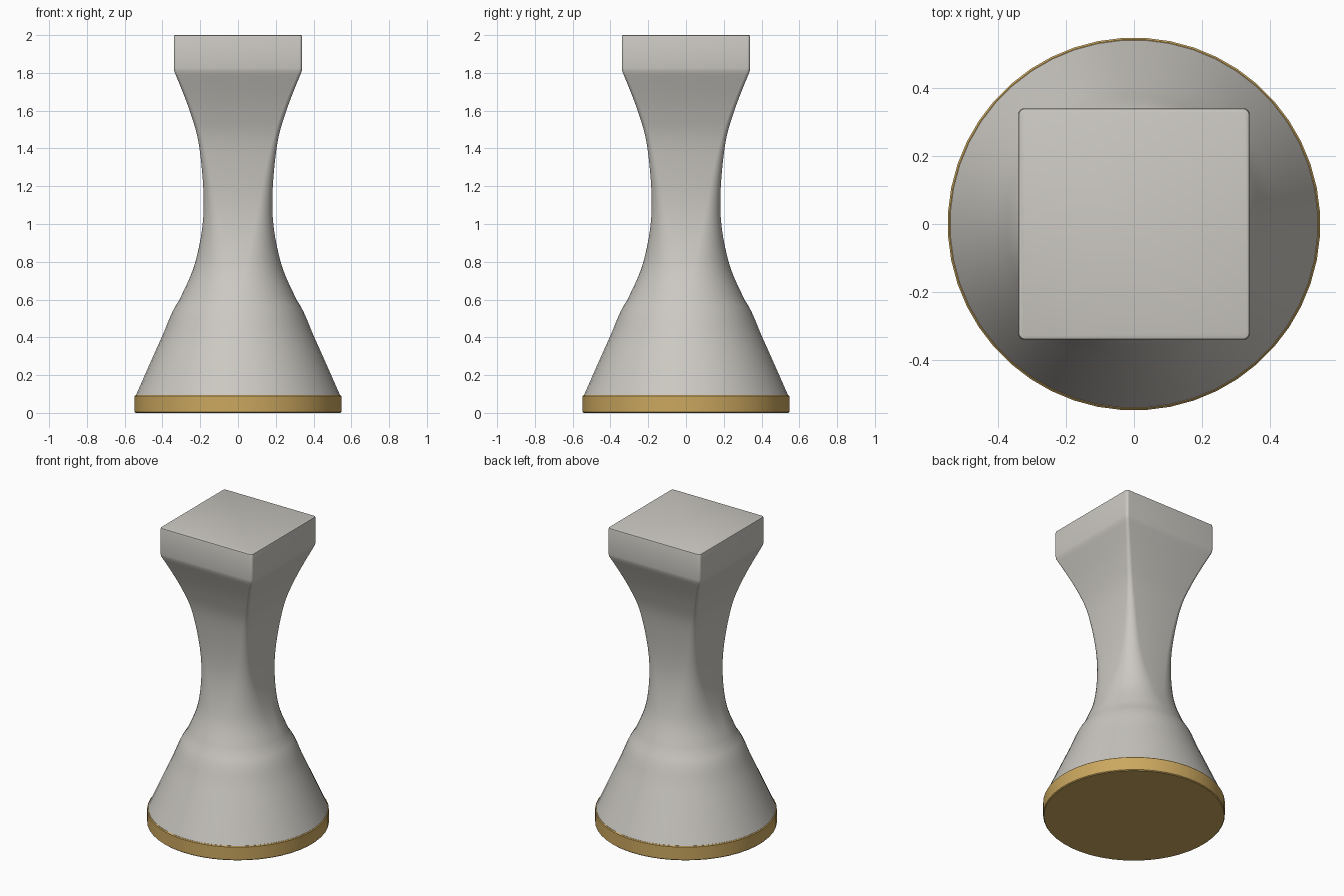
import bpy, bmesh, math

if "Cube" in bpy.data.objects:
    bpy.data.objects.remove(bpy.data.objects["Cube"])

ARC = 12  # points per corner


def material(name, rgb):
    m = bpy.data.materials.new(name)
    m.diffuse_color = (*rgb, 1)
    m.use_nodes = True
    m.node_tree.nodes["Principled BSDF"].inputs["Base Color"].default_value = m.diffuse_color
    return m


def ring(half, ratio, z):
    """Rounded square; ratio 1 is a circle, 0 a sharp square."""
    r = half * ratio
    pts = []
    for q in range(4):
        mid = math.radians(45 + 90 * q)
        cx = math.copysign(half - r, math.cos(mid))
        cy = math.copysign(half - r, math.sin(mid))
        for k in range(ARC):
            a = math.radians(90 * (q + (k + 0.5) / ARC))
            pts.append((cx + r * math.cos(a), cy + r * math.sin(a), z))
    return pts


def loft(name, sections, mat):
    bm = bmesh.new()
    rings = [[bm.verts.new(p) for p in ring(*s)] for s in sections]
    n = 4 * ARC
    for a, b in zip(rings, rings[1:]):
        for i in range(n):
            j = (i + 1) % n
            bm.faces.new((a[i], a[j], b[j], b[i]))
    bm.faces.new(rings[0][::-1])
    bm.faces.new(rings[-1])
    me = bpy.data.meshes.new(name)
    bm.to_mesh(me)
    bm.free()
    me.materials.append(mat)
    ob = bpy.data.objects.new(name, me)
    bpy.context.collection.objects.link(ob)
    bpy.ops.object.select_all(action='DESELECT')
    ob.select_set(True)
    bpy.context.view_layer.objects.active = ob
    bpy.ops.object.shade_smooth_by_angle(angle=math.radians(30))
    return ob


def smooth_sections(keys, steps):
    """Catmull-Rom curve through the key sections."""
    k = [keys[0]] + keys + [keys[-1]]
    out = []
    for i in range(1, len(k) - 2):
        for s in range(steps):
            t = s / steps
            out.append(tuple(
                0.5 * (2 * b + (c - a) * t + (2 * a - 5 * b + 4 * c - d) * t * t
                       + (3 * b - a - 3 * c + d) * t ** 3)
                for a, b, c, d in zip(*k[i - 1:i + 3])))
    return out + [keys[-1]]


stone = material("warm grey", (0.60, 0.58, 0.54))
gold = material("gold", (0.60, 0.39, 0.115))

# Flat round foot
loft("base_disc", [(0.543, 1, 0), (0.548, 1, 0.005), (0.548, 1, 0.09),
                   (0.543, 1, 0.095)], gold)

# Waisted body, round below and square above (half width, roundness, height)
body = smooth_sections([
    (0.541, 1.0, 0.095), (0.405, 1.0, 0.40), (0.31, 1.0, 0.60),
    (0.226, 0.85, 0.80), (0.182, 0.45, 1.07), (0.204, 0.17, 1.40),
    (0.256, 0.09, 1.60), (0.338, 0.05, 1.81)], 6)

# Square head with a softened top edge
head = [(0.34, 0.05, 1.825), (0.34, 0.05, 1.99), (0.338, 0.05, 1.997),
        (0.332, 0.05, 2.0)]
loft("body", body + head, stone)
